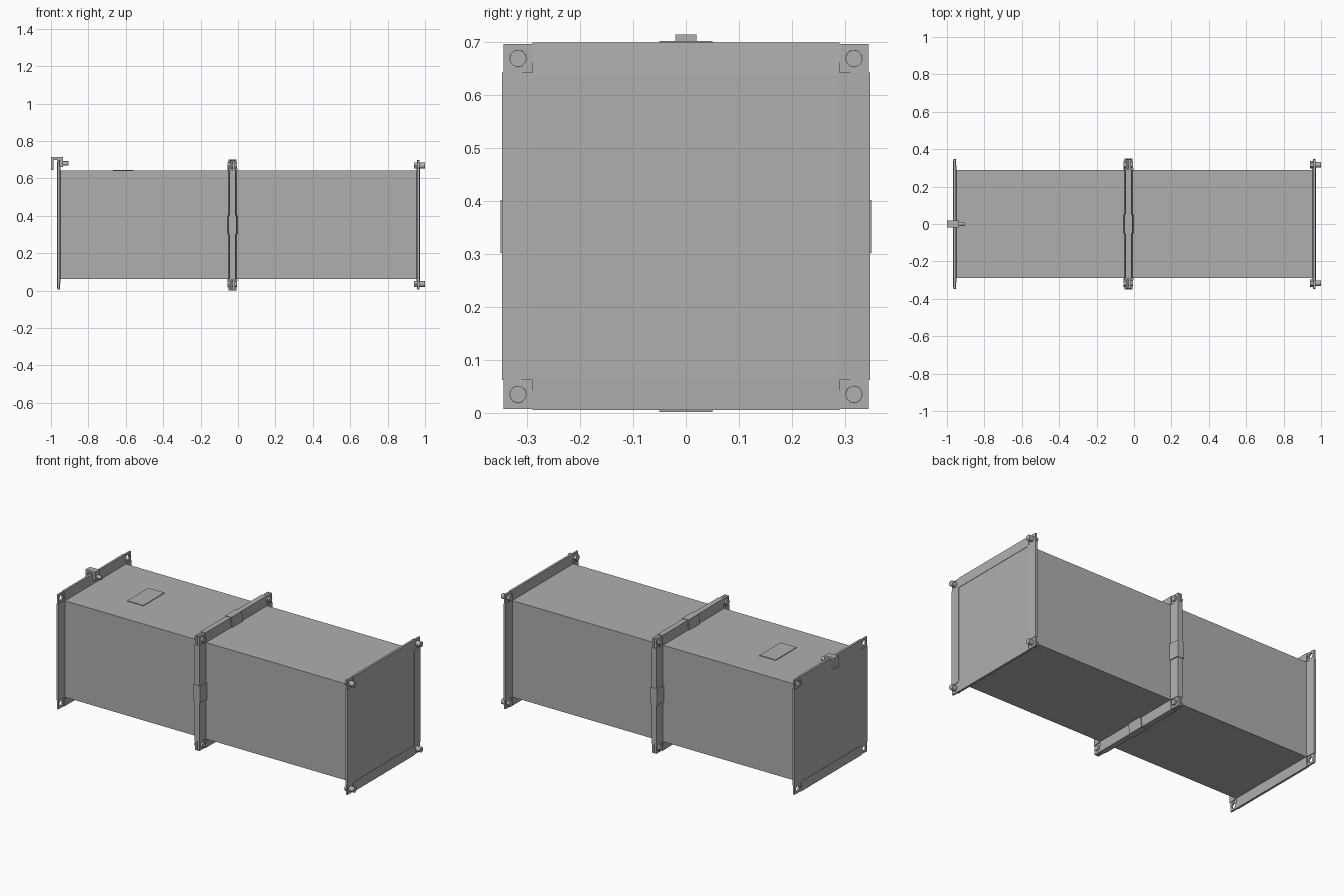
import bpy, bmesh, math

if "Cube" in bpy.data.objects:
    bpy.data.objects.remove(bpy.data.objects["Cube"])

CZ = 0.352      # duct axis height
HALF = 0.29     # duct half width
OUT = 0.347     # flange half width
BOLT = 0.317    # bolt offset from the axis
LEFT, JOINT, RIGHT = -0.969, -0.030, 0.974

steel = bpy.data.materials.new("dark_steel")
steel.diffuse_color = (0.43, 0.43, 0.43, 1)
steel.use_nodes = True
steel.node_tree.nodes["Principled BSDF"].inputs["Base Color"].default_value = steel.diffuse_color


def make(name, bm):
    bmesh.ops.recalc_face_normals(bm, faces=bm.faces)
    me = bpy.data.meshes.new(name)
    bm.to_mesh(me)
    bm.free()
    me.materials.append(steel)
    ob = bpy.data.objects.new(name, me)
    bpy.context.collection.objects.link(ob)
    return ob


def box(name, x, y, z):
    bm = bmesh.new()
    bmesh.ops.create_cube(bm, size=1)
    for v in bm.verts:
        for i, r in enumerate((x, y, z)):
            v.co[i] = r[0] if v.co[i] < 0 else r[1]
    return make(name, bm)


def loft(name, r0, r1):
    # closed solid between two matching outlines
    bm = bmesh.new()
    a, b = [[bm.verts.new(p) for p in r] for r in (r0, r1)]
    n = len(a)
    for i in range(n):
        j = (i + 1) % n
        bm.faces.new((a[i], a[j], b[j], b[i]))
    bm.faces.new(a)
    bm.faces.new(b)
    return make(name, bm)


def rod(name, x0, x1, y, z, r, n=20):
    rings = [[(x, y + r * math.cos(2 * math.pi * i / n), z + r * math.sin(2 * math.pi * i / n))
              for i in range(n)] for x in (x0, x1)]
    ob = loft(name, *rings)
    if n > 6:
        for p in ob.data.polygons:
            p.use_smooth = len(p.vertices) == 4
    return ob


def turned(k, across, out):
    # position across / outward on side k of the square section
    a = k * math.pi / 2
    return (across * math.cos(a) + out * math.sin(a),
            CZ - across * math.sin(a) + out * math.cos(a))


def side_bar(name, k, profile, half):
    # (outward, x) profile swept along side k
    loft(name, *[[(x, *turned(k, s * half, o)) for o, x in profile] for s in (-1, 1)])


def corner_plate(name, x0, x1, y, z, half=0.0275, r=0.016, n=16):
    # square plate with a round bolt hole
    bm = bmesh.new()
    loops = []
    for x, square in ((x0, 0), (x0, 1), (x1, 1), (x1, 0)):
        ring = []
        for i in range(n):
            c, s = math.cos(2 * math.pi * i / n), math.sin(2 * math.pi * i / n)
            d = half / max(abs(c), abs(s)) if square else r
            ring.append(bm.verts.new((x, y + d * c, z + d * s)))
        loops.append(ring)
    for a in range(4):
        p, q = loops[a], loops[(a + 1) % 4]
        for i in range(n):
            j = (i + 1) % n
            bm.faces.new((p[i], p[j], q[j], q[i]))
    return make(name, bm)


def flange(name, face, inward, tilt):
    # four tapered bars plus four corner plates
    profile = [(o, face + inward * t) for o, t in
               ((HALF - 0.004, 0), (HALF - 0.004, 0.021), (OUT, 0.016), (OUT, tilt))]
    for k in range(4):
        side_bar(name + "_bar", k, profile, HALF)
        y, z = turned(k, BOLT, BOLT)
        corner_plate(name + "_corner", face + inward * (0.001 + tilt),
                     face + inward * 0.014, y, z)


# Two duct sections with closed ends
box("duct_left", (LEFT + 0.002, JOINT), (-HALF, HALF), (CZ - HALF, CZ + HALF))
box("duct_right", (JOINT, RIGHT - 0.002), (-HALF, HALF), (CZ - HALF, CZ + HALF))

# Flanges at both ends and at the joint
flange("left_flange", LEFT, 1, 0.003)
flange("joint_flange_left", JOINT, -1, 0)
flange("joint_flange_right", JOINT, 1, 0)
flange("right_flange", RIGHT, -1, 0.003)

# Corner bolts, and tapered cleats over the middle of the joint
for k in range(4):
    y, z = turned(k, BOLT, BOLT)
    rod("joint_bolt", -0.054, -0.005, y, z, 0.0158)
    rod("joint_bolt_head", -0.057, -0.046, y, z, 0.019, 6)
    rod("end_bolt", 0.942, 1.0, y, z, 0.0158)
    rod("end_bolt_head", 0.942, 0.957, y, z, 0.019, 6)
    side_bar("joint_cleat", k, [(HALF, -0.057), (HALF, -0.003),
                                (0.35, -0.009), (0.35, -0.051)], 0.05)

# Access plate on top
box("access_plate", (-0.667, -0.56), (-0.1, 0.1), (CZ + HALF - 0.003, CZ + HALF + 0.004))

# Screw clamp on the left flange
box("clamp_top", (-1.0, -0.936), (-0.02, 0.02), (0.7, 0.714))
box("clamp_outer_leg", (-1.0, -0.987), (-0.02, 0.02), (0.646, 0.7))
box("clamp_inner_leg", (-0.953, -0.936), (-0.02, 0.02), (0.662, 0.7))
rod("clamp_screw", -0.96, -0.906, 0, 0.68, 0.012)
